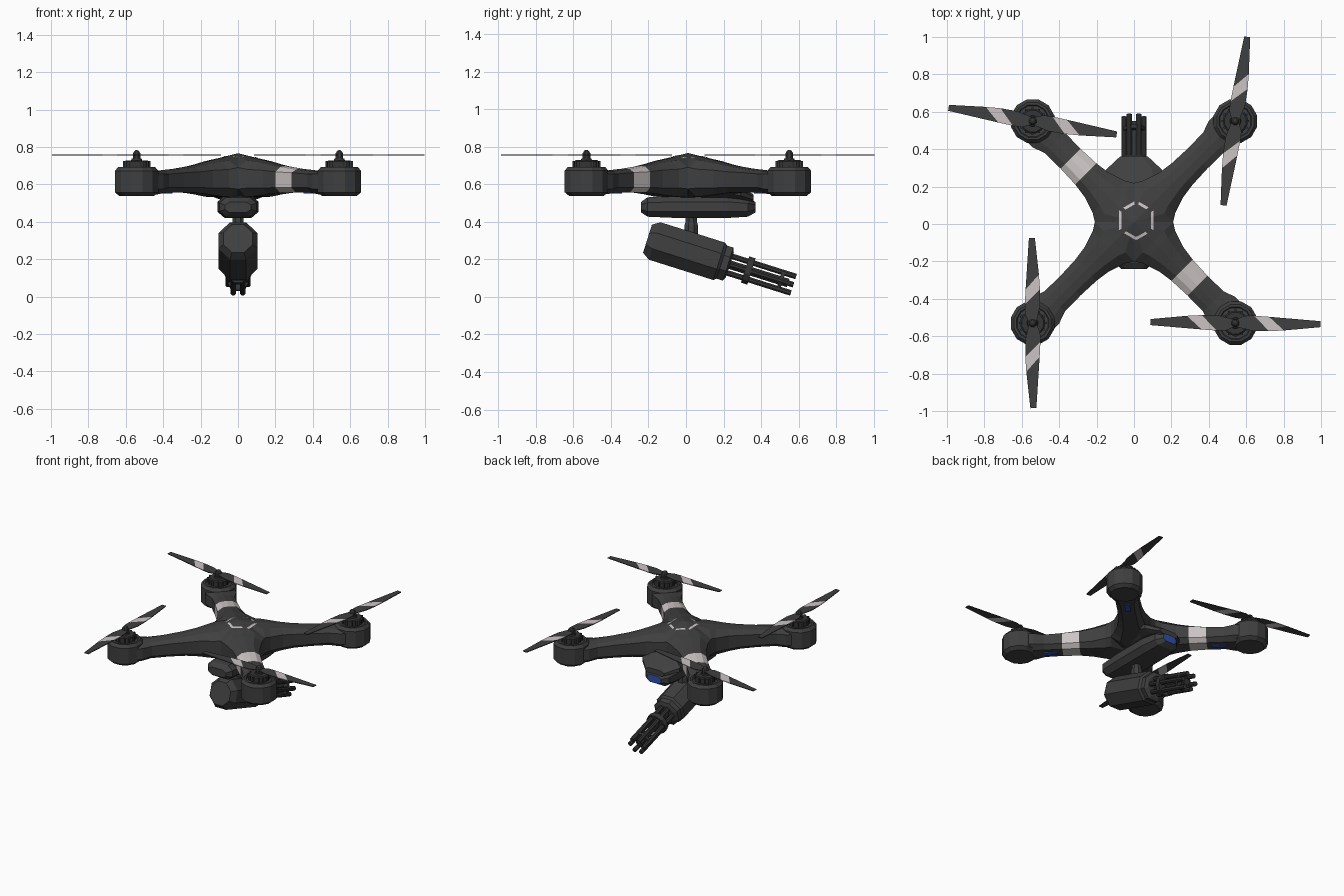
import bpy, bmesh, math
from mathutils import Matrix, Vector
from mathutils.bvhtree import BVHTree

cube = bpy.data.objects.get("Cube")
if cube:
    bpy.data.objects.remove(cube, do_unlink=True)


def material(name, rgb):
    m = bpy.data.materials.new(name)
    m.use_nodes = True
    m.diffuse_color = (*rgb, 1)
    m.node_tree.nodes["Principled BSDF"].inputs["Base Color"].default_value = (*rgb, 1)
    return m


MATS = [material("charcoal", (.05, .05, .05)), material("pale_marking", (.6, .55, .55)),
        material("blue_lamp", (.03, .08, .4)), material("dark_metal", (.035, .035, .035))]
CHARCOAL, PALE, BLUE, METAL = range(4)
SHIFT = Matrix.Translation((0, .01, 0))


def finish(name, bm, matrix=Matrix()):
    bmesh.ops.remove_doubles(bm, verts=bm.verts, dist=.0005)
    bmesh.ops.recalc_face_normals(bm, faces=bm.faces)
    bm.transform(matrix)
    mesh = bpy.data.meshes.new(name)
    bm.to_mesh(mesh)
    bm.free()
    for m in MATS:
        mesh.materials.append(m)
    ob = bpy.data.objects.new(name, mesh)
    bpy.context.collection.objects.link(ob)
    return ob


def loft(bm, rings, mat=CHARCOAL, bands=None, skip=None, caps=(True, True), end_mat=None):
    """Skin closed rings; bands recolours whole segments, skip(segment, side) leaves holes."""
    vs = [[bm.verts.new(p) for p in r] for r in rings]
    n = len(vs[0])
    for i in range(len(vs) - 1):
        for j in range(n):
            if skip and skip(i, j):
                continue
            k = (j + 1) % n
            f = bm.faces.new((vs[i][j], vs[i][k], vs[i + 1][k], vs[i + 1][j]))
            f.material_index = (bands or {}).get(i, mat)
    if caps[0]:
        bm.faces.new(vs[0]).material_index = mat
    if caps[1]:
        bm.faces.new(vs[-1]).material_index = mat if end_mat is None else end_mat


def lathe(bm, profile, sides, mat=CHARCOAL, centre=(0, 0)):
    rings = []
    for r, z in profile:
        rings.append([(centre[0] + r * math.cos(math.tau * (k + .5) / sides),
                       centre[1] + r * math.sin(math.tau * (k + .5) / sides), z)
                      for k in range(sides)])
    loft(bm, rings, mat)


def box_ring(y, w, lo, hi):
    """Chamfered rectangular section across the y axis."""
    a, b = w * .65, (hi - lo) * .28
    return [(-a, y, lo), (a, y, lo), (w, y, lo + b), (w, y, hi - b),
            (a, y, hi), (-a, y, hi), (-w, y, hi - b), (-w, y, lo + b)]


# Airframe: four arms whose inner ends meet in a domed hub
# distance, half width, top, side top, side bottom, bottom
ARM = [(0, 0, .766, .766, .53, .53), (.075, .075, .75, .738, .53, .53),
       (.148, .148, .736, .69, .575, .533), (.19, .122, .73, .68, .58, .536),
       (.28, .092, .712, .675, .58, .547), (.364, .08, .698, .667, .583, .555),
       (.48, .075, .684, .662, .583, .557), (.6, .077, .674, .655, .583, .555),
       (.665, .1, .675, .655, .575, .547), (.72, .1, .675, .655, .575, .547)]


def arm_ring(d, w, top, up, low, bot):
    h = top - .06 * w
    return [(d, 0, top), (d, .55 * w, h), (d, w, up), (d, w, low), (d, .6 * w, bot),
            (d, -.6 * w, bot), (d, -w, low), (d, -w, up), (d, -.55 * w, h)]


bm = bmesh.new()
for q in range(4):
    part = bmesh.new()
    loft(part, [arm_ring(*s) for s in ARM], bands={5: PALE} if q in (1, 3) else None,
         skip=lambda i, j: i < 2 and j in (2, 6), caps=(False, True))
    part.transform(Matrix.Rotation(math.radians(45 + 90 * q), 4, 'Z'))
    tmp = bpy.data.meshes.new("arm_part")
    part.to_mesh(tmp)
    part.free()
    bm.from_mesh(tmp)
    bpy.data.meshes.remove(tmp)
airframe = finish("airframe", bm, SHIFT)

# Segmented hexagon marking draped over the dome
probe = bmesh.new()
probe.from_mesh(airframe.data)
surface = BVHTree.FromBMesh(probe)
probe.free()


def on_dome(p):
    hit = surface.ray_cast(Vector((p.x, p.y, 2)), Vector((0, 0, -1)))[0]
    return Vector((p.x, p.y, hit.z + .003))


def hex_point(t, r):
    k = int(t)
    a, b = (Vector((math.cos(math.radians(30 + 60 * i)), math.sin(math.radians(30 + 60 * i)), 0))
            for i in (k, k + 1))
    return a.lerp(b, t - k) * r + Vector((.012, .02, 0))


bm = bmesh.new()
for start, end in ((.3, .85), (1.1, 1.75), (2, 3), (3.3, 4.65), (5, 5.99)):
    steps = 10
    pairs = []
    for s in range(steps + 1):
        t = start + (end - start) * s / steps
        pairs.append([bm.verts.new(on_dome(hex_point(t, r))) for r in (.09, .107)])
    for (a, b), (c, d) in zip(pairs, pairs[1:]):
        bm.faces.new((a, b, d, c)).material_index = PALE
finish("hexagon_marking", bm)

# Motor pods, motors, lamps and propellers
POD = [(.095, .537), (.12, .557), (.12, .672), (.103, .692), (.09, .692), (.085, .686)]
MOTOR = [(.068, .68), (.068, .722), (.06, .728), (.03, .728), (.028, .738)]
SPINNER = [(.022, .735), (.022, .765), (.013, .778), (.004, .783)]
# leading-edge reach, trailing-edge reach, half chord
BLADE = [(0, 0, .018), (.05, .09, .04), (.1, .18, .041), (.18, .26, .036), (.455, .455, .016)]
PROPS = {(-1, 1): 171, (1, 1): 82, (1, -1): -.7, (-1, -1): 90.5}
for (sx, sy), angle in PROPS.items():
    side = ("rear_" if sy > 0 else "front_") + ("left" if sx > 0 else "right")
    place = Matrix.Translation((sx * .542, .01 + sy * .54, 0))

    bm = bmesh.new()
    lathe(bm, POD, 12)
    finish(side + "_motor_pod", bm, place)

    bm = bmesh.new()
    lathe(bm, MOTOR, 12, METAL)
    for k in range(12):  # cooling ribs
        a = math.tau * k / 12
        lathe(bm, [(.008, .69), (.008, .724)], 4, METAL, (.068 * math.cos(a), .068 * math.sin(a)))
    lathe(bm, SPINNER, 8, METAL)
    finish(side + "_motor", bm, place)

    bm = bmesh.new()
    for flip in (1, -1):
        rings = [[(flip * a, flip * c, .759), (flip * b, -flip * c, .759),
                  (flip * b, -flip * c, .754), (flip * a, flip * c, .754)] for a, b, c in BLADE]
        loft(bm, rings, bands={2: PALE}, caps=(False, True))
    finish(side + "_propeller", bm, place @ Matrix.Rotation(math.radians(angle), 4, 'Z'))

    bm = bmesh.new()
    bmesh.ops.create_cube(bm, size=1, matrix=Matrix.Diagonal((.09, .035, .008, 1)))
    for f in bm.faces:
        f.material_index = BLUE
    finish(side + "_arm_lamp", bm, Matrix.Translation((sx * .395, .01 + sy * .395, .554))
           @ Matrix.Rotation(math.atan2(sy, sx), 4, 'Z'))

# Rear fairing and belly pod with a lamp in its tail
bm = bmesh.new()
loft(bm, [box_ring(*s) for s in ((.08, .15, .53, .66), (.2, .16, .53, .63),
                                 (.29, .15, .52, .585), (.36, .075, .505, .545))])
finish("rear_fairing", bm)

bm = bmesh.new()
loft(bm, [box_ring(*s) for s in ((-.24, .07, .45, .505), (-.205, .1, .427, .53),
                                 (-.05, .11, .42, .54), (.22, .11, .42, .54),
                                 (.33, .095, .427, .525), (.37, .055, .45, .505))], end_mat=BLUE)
finish("belly_pod", bm)

# Turret neck
bm = bmesh.new()
lathe(bm, [(.04, .3), (.04, .38), (.032, .4), (.032, .43)], 8)
finish("turret_neck", bm, Matrix.Translation((.0, .028, 0)))

# Turret: local z runs along the barrels, tilted down towards the rear
AIM = Matrix.Translation((0, 0, .245)) @ Matrix.Rotation(math.radians(-107.5), 4, 'X')
bm = bmesh.new()
lathe(bm, [(.085, -.215), (.113, -.175), (.113, .185), (.1, .2), (.1, .235), (.075, .245)], 8)
finish("turret_housing", bm, AIM)

bm = bmesh.new()
for k in range(6):
    a = math.tau * k / 6
    lathe(bm, [(.016, .22), (.016, .6)], 8, METAL, (.053 * math.cos(a), .053 * math.sin(a)))
lathe(bm, [(.025, .22), (.025, .57)], 8, METAL)
for z in (.33, .52):
    lathe(bm, [(.058, z), (.058, z + .02)], 12, METAL)
lathe(bm, [(.076, .33), (.076, .365)], 12, METAL)
finish("turret_barrels", bm, AIM)
